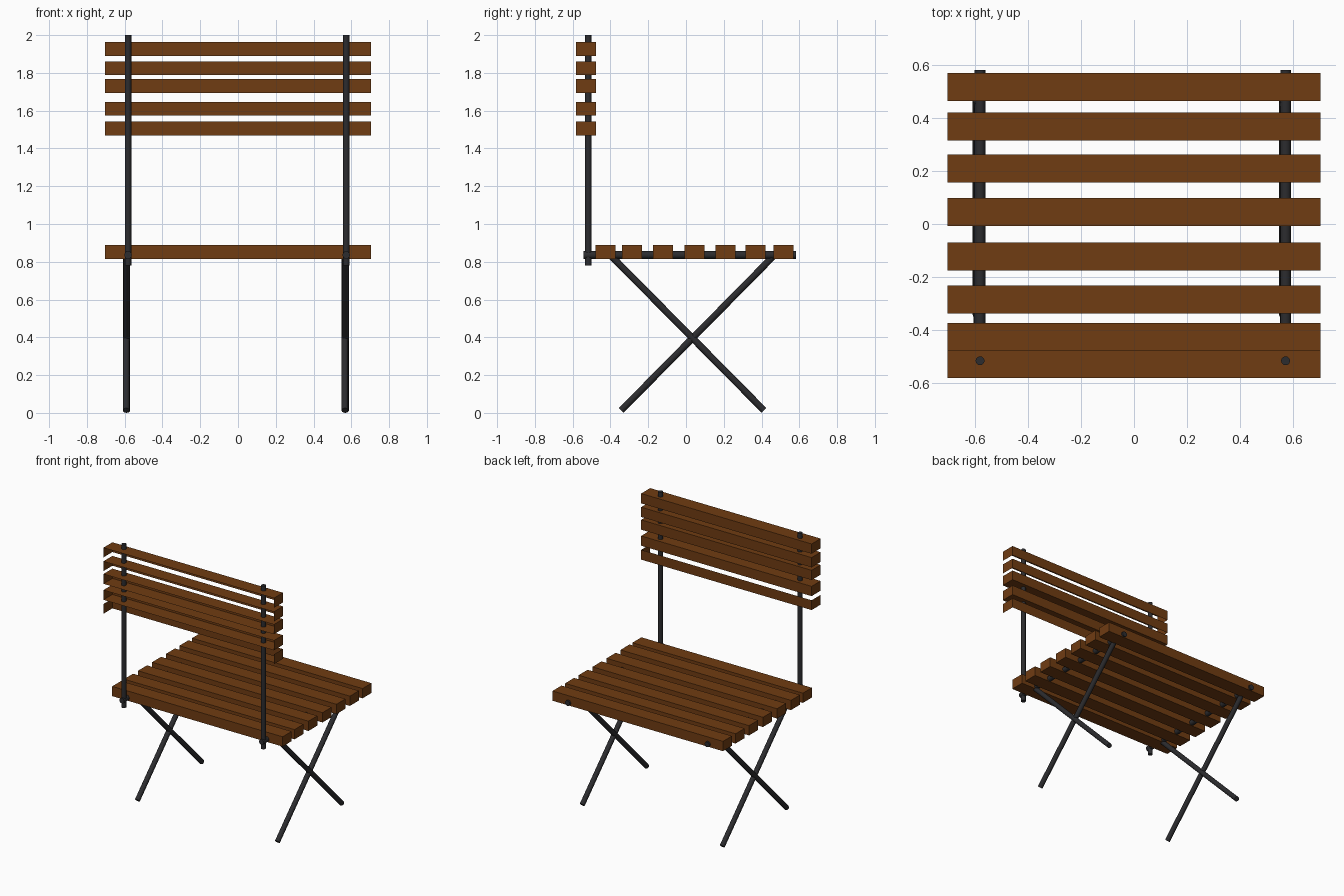
import bpy, bmesh
from mathutils import Vector

if "Cube" in bpy.data.objects:
    bpy.data.objects.remove(bpy.data.objects["Cube"])


def material(name, rgb):
    m = bpy.data.materials.new(name)
    m.diffuse_color = (*rgb, 1)
    m.use_nodes = True
    m.node_tree.nodes["Principled BSDF"].inputs["Base Color"].default_value = m.diffuse_color
    return m


wood = material("wood", (0.16, 0.045, 0.006))
metal = material("dark_metal", (0.025, 0.025, 0.028))


def finish(name, bm, mat):
    me = bpy.data.meshes.new(name)
    bm.to_mesh(me)
    bm.free()
    me.materials.append(mat)
    ob = bpy.data.objects.new(name, me)
    bpy.context.collection.objects.link(ob)
    return ob


def slat(name, y, z, open_sides=()):
    """Long box; open_sides lists the outward directions left without a face."""
    bm = bmesh.new()
    bmesh.ops.create_cube(bm, size=1)
    bm.normal_update()
    gone = [f for f in bm.faces if any(f.normal.dot(Vector(d)) > 0.9 for d in open_sides)]
    bmesh.ops.delete(bm, geom=gone, context='FACES_ONLY')
    bmesh.ops.scale(bm, vec=(1.41, 0.106, 0.073), verts=bm.verts)
    bmesh.ops.translate(bm, vec=(0, y, z), verts=bm.verts)
    return finish(name, bm, wood)


def rod(name, a, b, r):
    a, b = Vector(a), Vector(b)
    bm = bmesh.new()
    bmesh.ops.create_cone(bm, cap_ends=True, segments=12, radius1=r, radius2=r,
                          depth=(b - a).length)
    ob = finish(name, bm, metal)
    ob.location = (a + b) / 2
    ob.rotation_mode = 'QUATERNION'
    ob.rotation_quaternion = (b - a).to_track_quat('Z', 'Y')
    for p in ob.data.polygons:
        p.use_smooth = len(p.vertices) == 4
    bpy.context.view_layer.objects.active = ob
    ob.select_set(True)
    bpy.ops.object.shade_smooth_by_angle(angle=0.7)
    ob.select_set(False)
    return ob


# Seat slats
for i, y in enumerate((-0.427, -0.286, -0.122, 0.045, 0.209, 0.368, 0.517)):
    slat(f"seat_slat_{i + 1}", y, 0.851)

# Backrest slats, hollow on the rear side
REAR, UP, DOWN = (0, -1, 0), (0, 0, 1), (0, 0, -1)
back = ((1.927, (REAR, DOWN)), (1.825, (REAR, DOWN)), (1.73, (REAR,)),
        (1.61, (REAR,)), (1.506, (REAR, UP, DOWN)))
for i, (z, sides) in enumerate(back):
    slat(f"back_slat_{i + 1}", -0.53, z, sides)

# Metal frame on each side: post, seat rail and crossed legs
for side, x, lx in (("left", -0.582, -0.592), ("right", 0.573, 0.566)):
    rod(f"{side}_back_post", (x, -0.517, 0.78), (x, -0.517, 2.0), 0.017)
    rod(f"{side}_seat_rail", (x, -0.542, 0.836), (x, 0.583, 0.836), 0.02)
    rod(f"{side}_leg_a", (lx, -0.343, 0.013), (lx, 0.468, 0.835), 0.018)
    rod(f"{side}_leg_b", (lx + 0.003, 0.413, 0.013), (lx + 0.003, -0.4, 0.835), 0.018)
